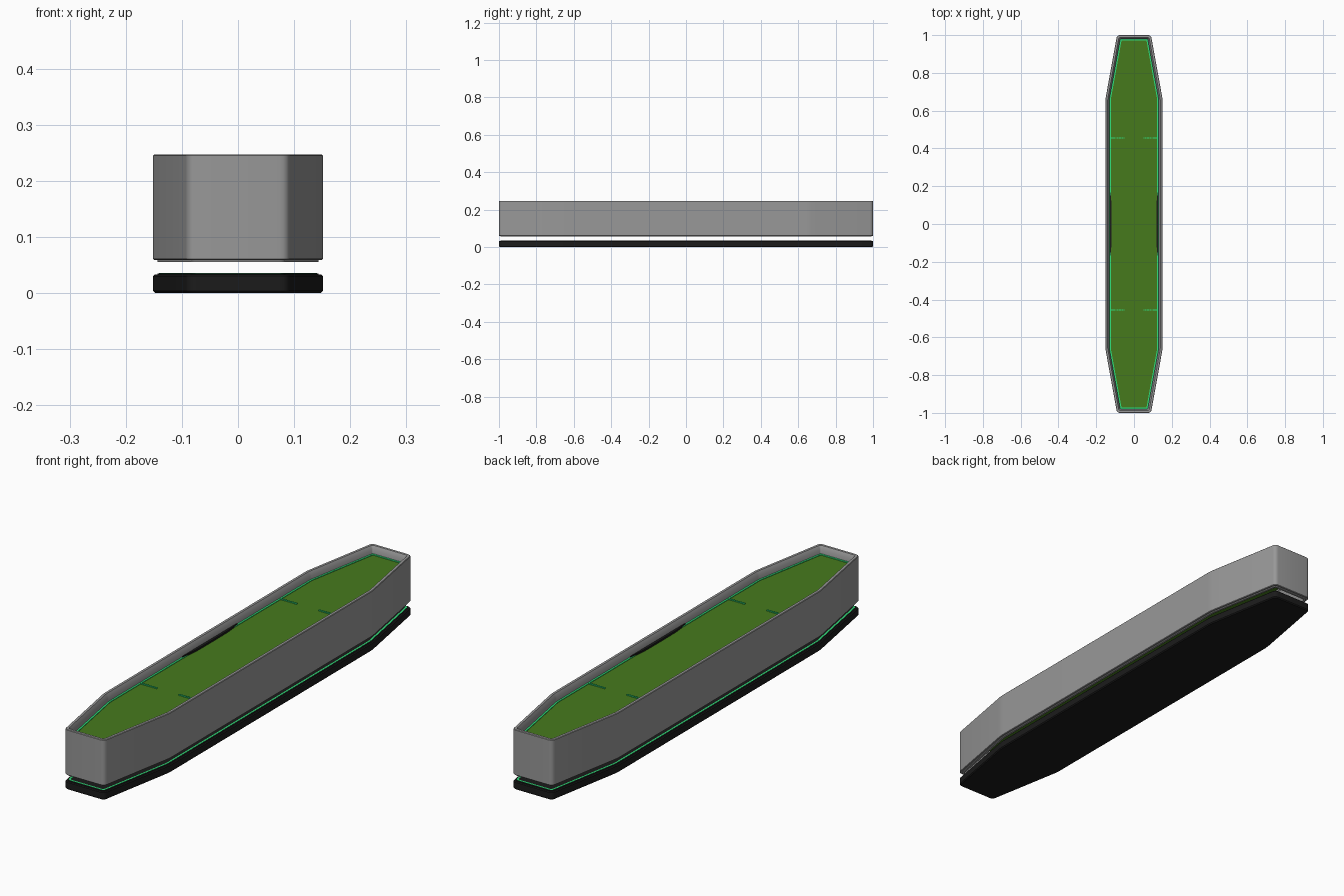
import bpy, bmesh
from mathutils import Vector

cube = bpy.data.objects.get("Cube")
if cube:
    bpy.data.objects.remove(cube, do_unlink=True)


def material(name, rgb):
    m = bpy.data.materials.new(name)
    m.use_nodes = True
    m.diffuse_color = (*rgb, 1)
    m.node_tree.nodes["Principled BSDF"].inputs["Base Color"].default_value = (*rgb, 1)
    return m


GREY = material("grey frame", (0.315, 0.315, 0.315))
BLACK = material("black base", (0.011, 0.011, 0.011))
GREEN = material("green felt", (0.062, 0.195, 0.012))
LIGHT = material("bright green light", (0.03, 0.75, 0.2))

# Long eight-sided plan shared by every part
QUARTER = [Vector((0.1515, 0.66)), Vector((0.09, 1.0))]
RIGHT = [Vector((p.x, -p.y)) for p in reversed(QUARTER)] + QUARTER
PLAN = RIGHT + [-p for p in RIGHT]


def outline(inset, radius=0.016, steps=5):
    """Inset plan with softly rounded corners."""
    n = len(PLAN)
    corners = []
    for i, p in enumerate(PLAN):
        a = (p - PLAN[i - 1]).normalized()
        b = (PLAN[(i + 1) % n] - p).normalized()
        na, nb = Vector((-a.y, a.x)), Vector((-b.y, b.x))
        corners.append(p + (na + nb) * inset / (1 + na.dot(nb)))
    points = []
    r = max(radius - inset * 0.6, 0.004)
    for i, p in enumerate(corners):
        a = p + (corners[i - 1] - p).normalized() * r
        b = p + (corners[(i + 1) % n] - p).normalized() * r
        for k in range(steps):
            t = k / (steps - 1)
            points.append(a * (1 - t) ** 2 + p * 2 * t * (1 - t) + b * t * t)
    return points


def finish(bm, name, mat):
    bmesh.ops.recalc_face_normals(bm, faces=bm.faces)
    mesh = bpy.data.meshes.new(name)
    bm.to_mesh(mesh)
    bm.free()
    obj = bpy.data.objects.new(name, mesh)
    bpy.context.collection.objects.link(obj)
    mesh.materials.append(mat)
    bpy.ops.object.select_all(action="DESELECT")
    obj.select_set(True)
    bpy.context.view_layer.objects.active = obj
    bpy.ops.object.shade_smooth_by_angle(angle=0.6)


def loft(name, profile, mat, closed=False):
    """Sweep (inset, height) pairs round the plan; cap the ends or close the loop."""
    bm = bmesh.new()
    rings = [[bm.verts.new((p.x, p.y, z)) for p in outline(i)] for i, z in profile]
    pairs = list(zip(rings, rings[1:]))
    if closed:
        pairs.append((rings[-1], rings[0]))
    else:
        bm.faces.new(rings[0][::-1])
        bm.faces.new(rings[-1])
    for lo, hi in pairs:
        for k in range(len(lo)):
            j = (k + 1) % len(lo)
            bm.faces.new((lo[k], lo[j], hi[j], hi[k]))
    finish(bm, name, mat)


def strip(name, inset, width, low, high, mat):
    loft(name, [(inset, low), (inset, high), (inset + width, high),
                (inset + width, low)], mat, closed=True)


# Floating base slab with softened edges
loft("base", [(0.004, 0), (0, 0.004), (0, 0.03), (0.003, 0.033),
              (0.008, 0.033), (0.008, 0.035)], BLACK)
strip("base_light_strip", 0.0105, 0.007, 0.033, 0.0358, LIGHT)

# Open-bottomed frame wall with a lower lip and a sloped inner rim
loft("frame", [(0.008, 0.055), (0.008, 0.059), (0.002, 0.059), (0, 0.061),
               (0, 0.245), (0.002, 0.247), (0.012, 0.247), (0.021, 0.232),
               (0.021, 0.2), (0.017, 0.195), (0.017, 0.055)], GREY, closed=True)

# Thin playing surface and the light strip tucked against the wall
loft("felt_surface", [(0.02, 0.207), (0.02, 0.215)], GREEN)
strip("surface_light_strip", 0.019, 0.0095, 0.213, 0.2175, LIGHT)

# Rows of small lights across the surface
for end, y in (("front", -0.455), ("back", 0.455)):
    bm = bmesh.new()
    for side in (-1, 1):
        for k in range(9):
            made = bmesh.ops.create_cube(bm, size=0.0065)
            bmesh.ops.translate(bm, verts=made["verts"],
                                vec=(side * (0.053 + k * 0.0085), y, 0.216))
    finish(bm, end + "_light_row", LIGHT)

# Thin dark bowed inlays along the middle of each long side
for side, name in ((-1, "right"), (1, "left")):
    bm = bmesh.new()
    rim = [(0.128, -0.18), (0.128, 0.18)]
    rim += [(0.128 - 0.01 * (1 - (t / 6) ** 4), 0.03 * t) for t in range(5, -6, -1)]
    face = bm.faces.new([bm.verts.new((side * x, y, 0.2135)) for x, y in rim])
    up = bmesh.ops.extrude_face_region(bm, geom=[face])["geom"]
    bmesh.ops.translate(bm, vec=(0, 0, 0.009),
                        verts=[v for v in up if isinstance(v, bmesh.types.BMVert)])
    finish(bm, name + "_side_inlay", BLACK)
